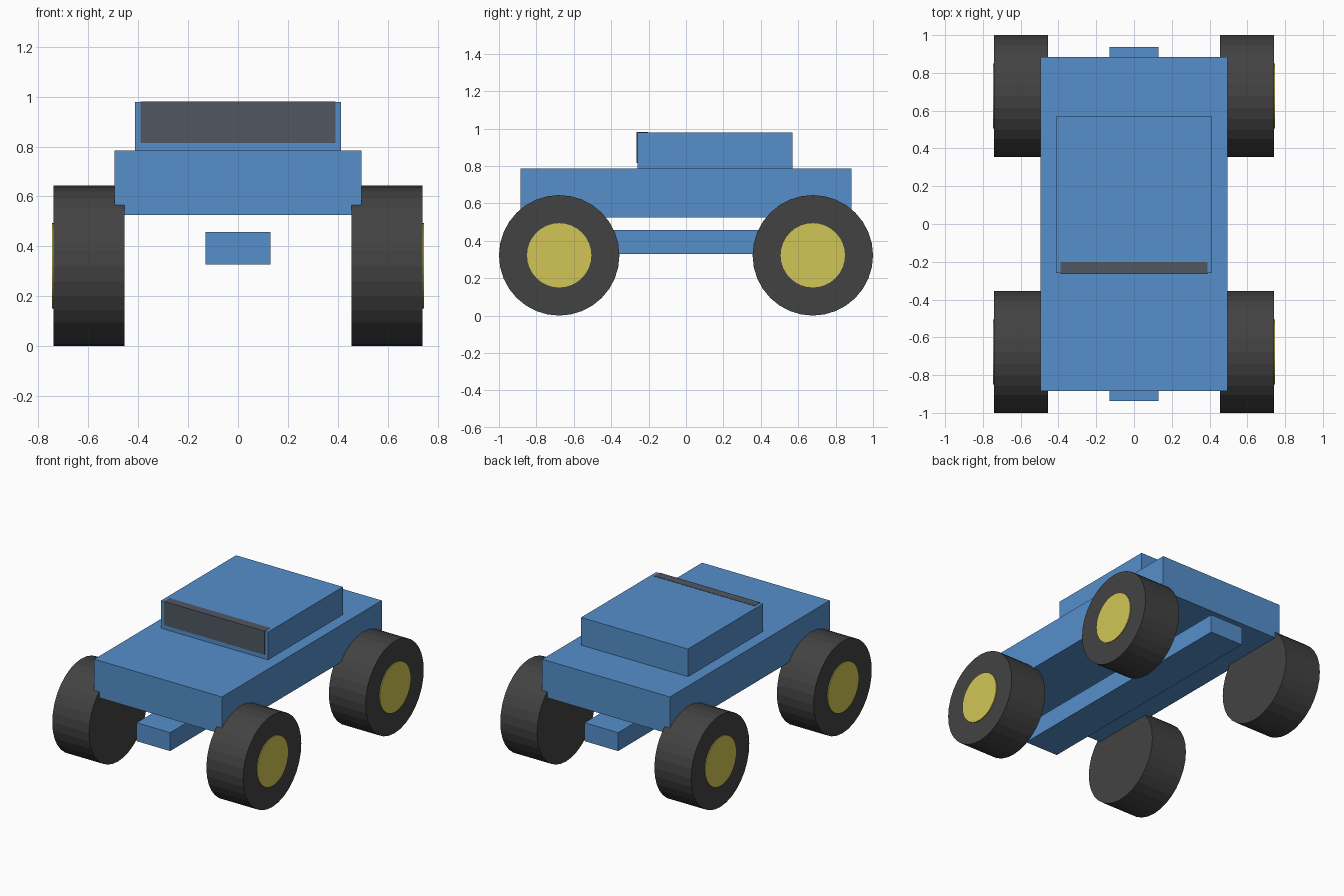
import bpy
from math import pi

if "Cube" in bpy.data.objects:
    bpy.data.objects.remove(bpy.data.objects["Cube"])


def material(name, rgb):
    m = bpy.data.materials.new(name)
    m.diffuse_color = (*rgb, 1)
    m.use_nodes = True
    m.node_tree.nodes["Principled BSDF"].inputs["Base Color"].default_value = m.diffuse_color
    return m


BLUE = material("blue_paint", (0.09, 0.275, 0.6))
RUBBER = material("rubber", (0.055, 0.055, 0.055))
YELLOW = material("yellow_hub", (0.64, 0.56, 0.09))
GLASS = material("dark_glass", (0.08, 0.093, 0.12))


def box(name, x, y, z, mat):
    """Box from (min, max) ranges on each axis."""
    ranges = (x, y, z)
    bpy.ops.mesh.primitive_cube_add(size=1, location=[(a + b) / 2 for a, b in ranges])
    ob = bpy.context.object
    ob.name = name
    ob.scale = [b - a for a, b in ranges]
    bpy.ops.object.transform_apply(location=False, rotation=False, scale=True)
    ob.data.materials.append(mat)


def disc(name, radius, x0, x1, y, z, mat):
    """Flat-sided cylinder lying along x."""
    bpy.ops.mesh.primitive_cylinder_add(
        vertices=32, radius=radius, depth=abs(x1 - x0),
        location=((x0 + x1) / 2, y, z), rotation=(0, pi / 2, 0))
    ob = bpy.context.object
    ob.name = name
    ob.data.materials.append(mat)


# Body, cabin, windscreen and chassis rail
box("body", (-0.495, 0.495), (-0.885, 0.885), (0.525, 0.785), BLUE)
box("cabin", (-0.414, 0.414), (-0.26, 0.57), (0.78, 0.979), BLUE)
box("windscreen", (-0.39, 0.39), (-0.264, -0.202), (0.815, 0.981), GLASS)
box("chassis_rail", (-0.13, 0.13), (-0.937, 0.937), (0.328, 0.457), BLUE)

# Four wheels, hub caps only on the outer side
for side, s in (("left", -1), ("right", 1)):
    for end, y in (("front", -0.678), ("rear", 0.678)):
        disc(f"{end}_{side}_tyre", 0.322, s * 0.455, s * 0.74, y, 0.322, RUBBER)
        disc(f"{end}_{side}_hub", 0.172, s * 0.69, s * 0.746, y, 0.322, YELLOW)
